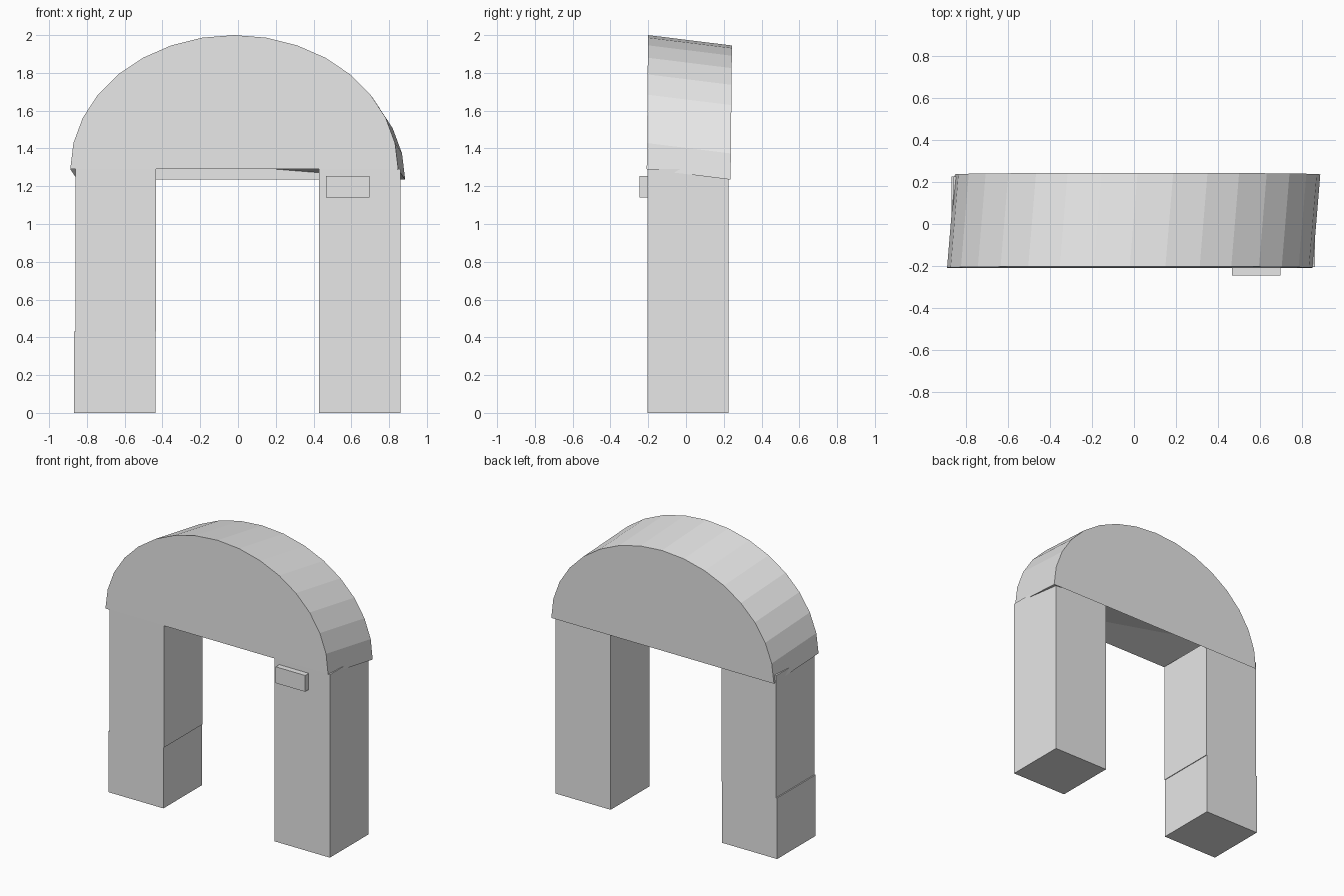
import bpy
import bmesh
import math

cube = bpy.data.objects.get("Cube")
if cube:
    bpy.data.objects.remove(cube, do_unlink=True)

stone = bpy.data.materials.new("light_grey_stone")
stone.use_nodes = True
grey = (0.8, 0.8, 0.8, 1)
stone.diffuse_color = grey
stone.node_tree.nodes["Principled BSDF"].inputs["Base Color"].default_value = grey


def add_object(name, bm):
    mesh = bpy.data.meshes.new(name)
    bm.to_mesh(mesh)
    bm.free()
    mesh.materials.append(stone)
    obj = bpy.data.objects.new(name, mesh)
    bpy.context.collection.objects.link(obj)
    return obj


def box(name, low, high):
    bm = bmesh.new()
    bmesh.ops.create_cube(bm, size=1)
    for v in bm.verts:
        v.co = [a + (c + 0.5) * (b - a) for a, b, c in zip(low, high, v.co)]
    return add_object(name, bm)


# Two square legs; the right one has a slightly offset foot
FRONT, BACK, SPRING = -0.205, 0.225, 1.29
box("left_leg", (0.43, FRONT, 0), (0.86, BACK, SPRING))
box("right_leg", (-0.86, FRONT, 0.43), (-0.433, BACK, SPRING))
box("right_foot", (-0.868, FRONT, 0), (-0.438, BACK, 0.43))

# Small block on the front of the left leg
box("front_block", (0.465, -0.245, 1.14), (0.695, FRONT, 1.255))

# Half-round top, skewed from front to back
SEGMENTS = 16
bm = bmesh.new()


def half_ring(cx, y, cz):
    ring = []
    for i in range(SEGMENTS + 1):
        a = math.pi * i / SEGMENTS
        rise = 0.71 * math.sin(a)
        ring.append(bm.verts.new((cx + 0.868 * math.cos(a), y + 0.01 * rise, cz + rise)))
    return ring


front = half_ring(-0.02, -0.208, SPRING)
back = half_ring(0.017, 0.236, 1.235)
bm.faces.new(front[::-1])
bm.faces.new(back)
for i in range(SEGMENTS):
    bm.faces.new((front[i], front[i + 1], back[i + 1], back[i]))

# Twisted underside, meeting the back wall one step up on the right
bm.faces.new((front[0], back[0], back[-2]))
bm.faces.new((front[0], back[-2], front[-1]))
add_object("arch_top", bm)
